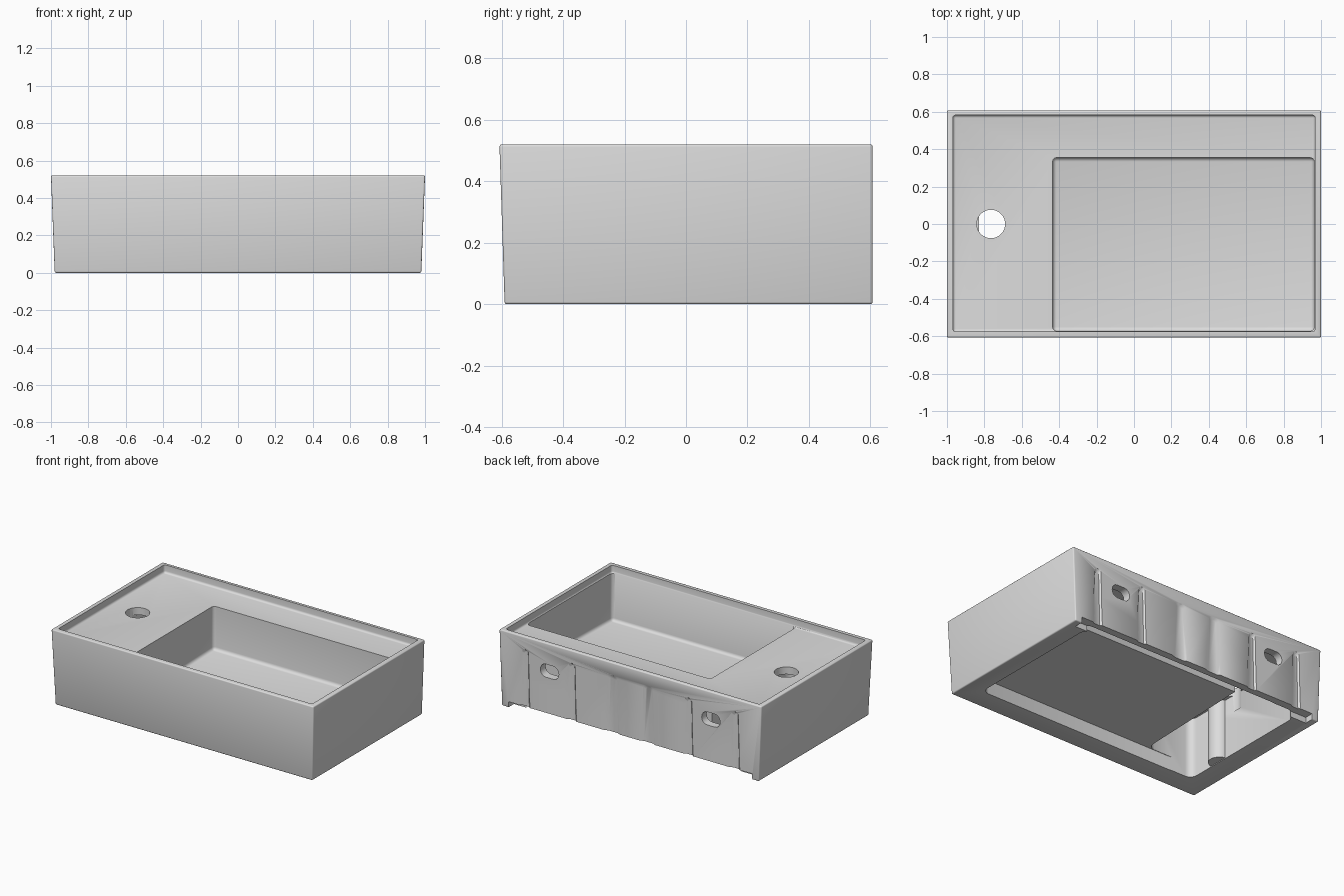
import bpy, bmesh
from math import radians

cube = bpy.data.objects.get("Cube")
if cube:
    bpy.data.objects.remove(cube, do_unlink=True)

ceramic = bpy.data.materials.new("grey_ceramic")
ceramic.use_nodes = True
GREY = (0.72, 0.72, 0.72, 1)
ceramic.diffuse_color = GREY
ceramic.node_tree.nodes["Principled BSDF"].inputs["Base Color"].default_value = GREY


def finish(bm, name):
    bmesh.ops.recalc_face_normals(bm, faces=bm.faces)
    me = bpy.data.meshes.new(name)
    bm.to_mesh(me)
    bm.free()
    me.materials.append(ceramic)
    ob = bpy.data.objects.new(name, me)
    bpy.context.collection.objects.link(ob)
    return ob


def bevel(bm, edges, r, seg=4):
    bmesh.ops.bevel(bm, geom=list(edges), offset=r, segments=seg,
                    profile=0.5, affect="EDGES")


def block(x0, x1, y0, y1, z0, z1):
    bm = bmesh.new()
    bmesh.ops.create_cube(bm, size=1)
    for v in bm.verts:
        v.co.x = x1 if v.co.x > 0 else x0
        v.co.y = y1 if v.co.y > 0 else y0
        v.co.z = z1 if v.co.z > 0 else z0
    return bm


def along(edge, axis):
    """True when the edge runs mainly along the axis (0, 1 or 2)."""
    d = edge.verts[0].co - edge.verts[1].co
    return abs(d[axis]) > 0.9 * d.length


def box(name, *size, r=0.0, axis=None, rise=0.0):
    """Box with rounded edges (all, or along one axis), rising to the back."""
    bm = block(*size)
    for v in bm.verts:
        if v.co.y > 0:
            v.co.z += rise
    if r:
        bevel(bm, [e for e in bm.edges if axis is None or along(e, axis)], r)
    return finish(bm, name)


def cylinder(name, x, y, z0, z1, r, sides=32):
    bm = bmesh.new()
    bmesh.ops.create_cone(bm, cap_ends=True, segments=sides, radius1=r,
                          radius2=r, depth=z1 - z0)
    bmesh.ops.translate(bm, vec=(x, y, (z0 + z1) / 2), verts=bm.verts)
    return finish(bm, name)


def groove(x, w):
    """Shallow groove cutter, widening downwards, with sloped flanks."""
    bm = block(-w, w, 0.596, 0.62, -0.1, 0.45)
    for v in bm.verts:
        if v.co.z < 0:
            v.co.x *= 1.9
        if v.co.y < 0.6:
            v.co.x *= 0.4
            v.co.z -= 0.03
        v.co.x += x
    bevel(bm, [e for e in bm.edges if all(v.co.z > 0.3 for v in e.verts)
               and abs(e.verts[0].co.y - e.verts[1].co.y) > 0.01], 0.015)
    return finish(bm, "groove_cut")


def cut(body, cutter):
    """Subtract the cutter, keeping the first solver that leaves a whole body."""
    bpy.context.view_layer.objects.active = body
    mod = body.modifiers.new("cut", "BOOLEAN")
    mod.operation, mod.object = "DIFFERENCE", cutter
    for solver in ("MANIFOLD", "EXACT", "FLOAT"):
        mod.solver = solver
        bpy.context.view_layer.update()
        size = body.evaluated_get(bpy.context.evaluated_depsgraph_get()).dimensions
        if size.x > 1.95 and size.z > 0.5:
            bpy.ops.object.modifier_apply(modifier=mod.name)
            break
    else:
        body.modifiers.remove(mod)
    bpy.data.objects.remove(cutter, do_unlink=True)


# Outer block, tapering towards the bottom at the front and sides
bm = block(-1, 1, -0.607, 0.607, 0, 0.52)
for v in bm.verts:
    if v.co.z < 0.1:
        v.co.x *= 0.98
        v.co.y = max(v.co.y, -0.59)
bevel(bm, bm.edges, 0.008, 3)
basin = finish(bm, "washbasin")

# Raised rim around the deck, then the bowl with its floor falling forwards
cut(basin, box("deck_cut", -0.968, 0.968, -0.576, 0.582, 0.465, 0.7, r=0.015))
cut(basin, box("bowl_cut", -0.435, 0.963, -0.572, 0.355, 0.14, 0.75,
               r=0.022, rise=0.025))

# Hollow underside: below the bowl, below the tap deck, below the back shelf
cut(basin, box("under_cut", -0.7, 0.856, -0.44, 0.556, -0.2, 0.095,
               r=0.05, axis=2, rise=0.03))
cut(basin, box("tap_deck_cut", -0.83, -0.48, -0.437, 0.553, -0.15, 0.415,
               r=0.05, axis=2))
cut(basin, box("shelf_cut", -0.81, 0.85, 0.4, 0.55, -0.1, 0.41, r=0.04, axis=2))

# Back wall stops short of the ground, leaving a foot at each corner
cut(basin, box("back_gap_cut", -0.93, 0.93, 0.545, 0.7, -0.1, 0.04))

# Tap hole
cut(basin, cylinder("tap_hole_cut", -0.765, 0, 0.3, 0.6, 0.076))

# Mirrored fixing slots and flared grooves in the back wall
for side in (-1, 1):
    x = side * 0.615
    cut(basin, box("slot_cut", x - 0.07, x + 0.07, 0.5, 0.7, 0.285, 0.375,
                   r=0.042, axis=1))
    for x, w in ((0.8, 0.035), (0.445, 0.035), (0.135, 0.055)):
        cut(basin, groove(side * x, w))

# Strengthening column inside, beside the tap hole
column = cylinder("inner_column", -0.84, -0.18, 0.005, 0.43, 0.07)

for ob in (basin, column):
    bpy.ops.object.select_all(action="DESELECT")
    ob.select_set(True)
    bpy.context.view_layer.objects.active = ob
    bpy.ops.object.shade_smooth_by_angle(angle=radians(35))
